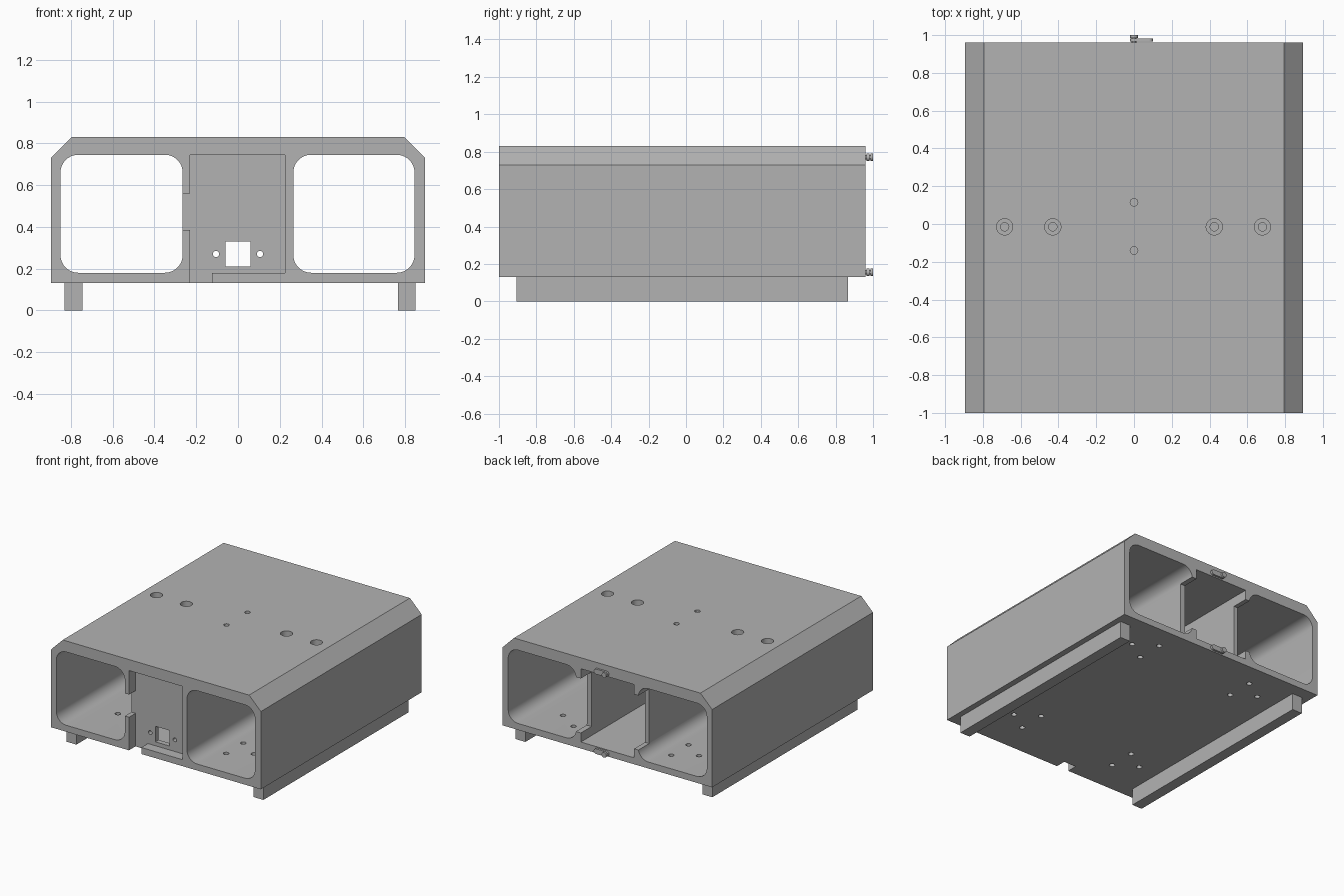
import bpy, bmesh, math
from mathutils import Matrix, Vector

if "Cube" in bpy.data.objects:
    bpy.data.objects.remove(bpy.data.objects["Cube"], do_unlink=True)

grey = bpy.data.materials.new("plain grey")
grey.use_nodes = True
grey.diffuse_color = (0.45, 0.45, 0.45, 1)
grey.node_tree.nodes["Principled BSDF"].inputs["Base Color"].default_value = grey.diffuse_color

FRONT, BACK, OVER = -1.0, 0.96, 0.05
BOTTOM, FLOOR, CEILING, TOP = 0.13, 0.18, 0.745, 0.83


def finish(name, bm):
    bmesh.ops.recalc_face_normals(bm, faces=bm.faces)
    mesh = bpy.data.meshes.new(name)
    bm.to_mesh(mesh)
    bm.free()
    mesh.materials.append(grey)
    obj = bpy.data.objects.new(name, mesh)
    bpy.context.collection.objects.link(obj)
    return obj


def prism(name, outline, y0, y1):
    """Extrude an (x, z) outline along y."""
    bm = bmesh.new()
    face = bm.faces.new([bm.verts.new((x, y0, z)) for x, z in outline])
    new = bmesh.ops.extrude_face_region(bm, geom=[face])["geom"]
    moved = [v for v in new if isinstance(v, bmesh.types.BMVert)]
    bmesh.ops.translate(bm, verts=moved, vec=(0, y1 - y0, 0))
    return finish(name, bm)


def box(name, x0, x1, y0, y1, z0, z1):
    return prism(name, [(x0, z0), (x1, z0), (x1, z1), (x0, z1)], y0, y1)


def rounded(x0, x1, z0, z1, r, steps=10):
    """Rectangle outline with round corners."""
    points = []
    corners = [(x1 - r, z1 - r), (x0 + r, z1 - r), (x0 + r, z0 + r), (x1 - r, z0 + r)]
    for i, (cx, cz) in enumerate(corners):
        for s in range(steps + 1):
            a = (i + s / steps) * math.pi / 2
            points.append((cx + r * math.cos(a), cz + r * math.sin(a)))
    return points


def rod(name, start, end, radius, sides=24):
    a, b = Vector(start), Vector(end)
    bm = bmesh.new()
    turn = (b - a).to_track_quat('Z', 'Y').to_matrix().to_4x4()
    bmesh.ops.create_cone(bm, cap_ends=True, segments=sides, radius1=radius, radius2=radius,
                          depth=(b - a).length, matrix=Matrix.Translation((a + b) / 2) @ turn)
    return finish(name, bm)


def cut(target, cutter):
    cutter.hide_render = True
    mod = target.modifiers.new("cut", 'BOOLEAN')
    mod.operation, mod.solver, mod.object = 'DIFFERENCE', 'EXACT', cutter
    bpy.context.view_layer.objects.active = target
    bpy.ops.object.modifier_apply(modifier=mod.name)
    bpy.data.objects.remove(cutter, do_unlink=True)


# Main housing with chamfered top edges
half, flat, shoulder = 0.895, 0.795, 0.73
housing = prism("housing", [(-half, BOTTOM), (half, BOTTOM), (half, shoulder), (flat, TOP),
                            (-flat, TOP), (-half, shoulder)], FRONT, BACK)

# Two long side bays
for x0, x1 in ((-0.85, -0.265), (0.265, 0.845)):
    cut(housing, prism("bay", rounded(x0, x1, FLOOR, CEILING, 0.085), FRONT - OVER, BACK + OVER))

# Centre compartment, leaving a recessed front panel
RECESS, PANEL_BACK = -0.92, -0.88
cut(housing, box("recess", -0.23, 0.225, FRONT - OVER, RECESS, FLOOR, CEILING))
cut(housing, box("compartment", -0.23, 0.225, PANEL_BACK, BACK + OVER, FLOOR, CEILING))

# Front notches in the partition and the floor
cut(housing, box("side_notch", -0.3, -0.2, FRONT - OVER, RECESS, 0.385, 0.56))
cut(housing, box("floor_notch", -0.23, -0.125, FRONT - OVER, RECESS, BOTTOM - OVER, FLOOR + 0.02))

# Rear cutouts in both partitions
for x in (-0.248, 0.245):
    cut(housing, box("rear_notch", x - 0.045, x + 0.045, BACK - 0.13, BACK + OVER, 0.25, 0.67))

# Panel window and its screw holes
cut(housing, box("window", -0.06, 0.06, RECESS - OVER, PANEL_BACK + OVER, 0.21, 0.33))
for x in (-0.105, 0.105):
    cut(housing, rod("panel_hole", (x, RECESS - OVER, 0.27), (x, PANEL_BACK + OVER, 0.27), 0.015))

# Counterbored holes and small holes in the top
for x in (-0.685, -0.43, 0.425, 0.68):
    cut(housing, rod("bore", (x, -0.015, TOP - 0.045), (x, -0.015, TOP + OVER), 0.043, 32))
    cut(housing, rod("top_hole", (x, -0.015, CEILING - OVER), (x, -0.015, TOP + OVER), 0.022))
for y in (-0.14, 0.115):
    cut(housing, rod("small_hole", (0, y, CEILING - OVER), (0, y, TOP + OVER), 0.02))

# Triangles of holes in the floor of each bay
for side in (-1, 1):
    for cy in (-0.635, 0.67):
        for x, dy in ((0.58, 0), (0.417, 0.105), (0.417, -0.105)):
            cut(housing, rod("floor_hole", (side * x, cy + dy, BOTTOM - OVER),
                             (side * x, cy + dy, FLOOR + OVER), 0.02))

# Foot rails
box("right_foot_rail", -0.83, -0.745, -0.905, 0.865, 0, BOTTOM)
box("left_foot_rail", 0.765, 0.85, -0.905, 0.865, 0, BOTTOM)

# Turning latches on the back: post, tab and screw head
for label, z in (("lower", 0.155), ("upper", 0.77)):
    rod(label + "_latch_post", (0, BACK, z), (0, 0.986, z), 0.012)
    prism(label + "_latch_tab", rounded(-0.02, 0.1, z - 0.02, z + 0.02, 0.0199), 0.966, 0.982)
    rod(label + "_latch_head", (0, 0.986, z), (0, 1.0, z), 0.02)

# Smooth round surfaces, keep edges sharp
bpy.ops.object.select_all(action='DESELECT')
for obj in bpy.data.objects:
    if obj.type == 'MESH' and obj.data.materials and obj.data.materials[0] == grey:
        obj.select_set(True)
        bpy.context.view_layer.objects.active = obj
bpy.ops.object.shade_smooth_by_angle(angle=math.radians(30))
